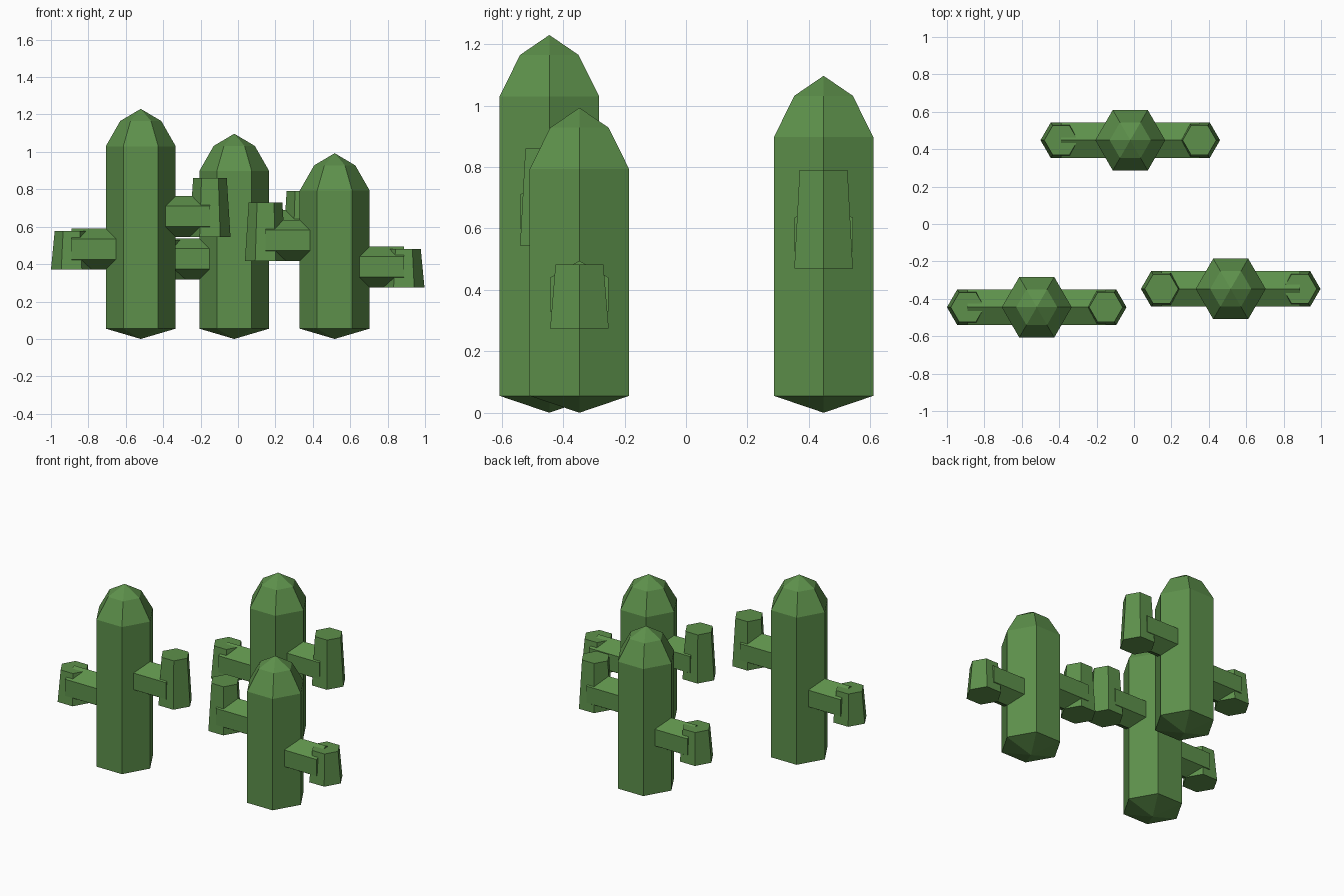
import bpy
import bmesh
import math
from mathutils import Matrix, Vector

cube = bpy.data.objects.get("Cube")
if cube:
    bpy.data.objects.remove(cube, do_unlink=True)

green = bpy.data.materials.new("cactus green")
green.use_nodes = True
colour = (0.11, 0.28, 0.07, 1)
green.diffuse_color = colour
green.node_tree.nodes["Principled BSDF"].inputs["Base Color"].default_value = colour

SIDES = 6
TRUNK_R = 0.187
ARM_R = 0.11
TIP_R = 0.09
REACH = 0.37


def hex_lathe(name, profile, matrix):
    """Six-sided solid from (radius, height) pairs; zero radius makes a point."""
    bm = bmesh.new()
    rings = []
    for r, h in profile:
        count = SIDES if r else 1
        rings.append([bm.verts.new((r * math.cos(math.tau * i / SIDES),
                                    r * math.sin(math.tau * i / SIDES), h))
                      for i in range(count)])
    for low, high in zip(rings, rings[1:]):
        for i in range(SIDES):
            j = (i + 1) % SIDES
            quad = [low[i % len(low)], low[j % len(low)],
                    high[j % len(high)], high[i % len(high)]]
            bm.faces.new(list(dict.fromkeys(quad)))
    for ring in (rings[0], rings[-1]):
        if len(ring) > 1:
            bm.faces.new(ring)
    bmesh.ops.recalc_face_normals(bm, faces=bm.faces)
    mesh = bpy.data.meshes.new(name)
    bm.to_mesh(mesh)
    bm.free()
    mesh.materials.append(green)
    obj = bpy.data.objects.new(name, mesh)
    obj.matrix_world = matrix
    bpy.context.collection.objects.link(obj)


def arm(name, x, y, side, z, top):
    # Branch growing sideways out of the trunk
    start = Vector((x + side * 0.1, y, z))
    turn = Matrix.Rotation(side * math.pi / 2, 4, "Y")
    hex_lathe(name + "_branch", [(ARM_R, 0), (ARM_R, REACH - 0.1)],
              Matrix.Translation(start) @ turn)
    # Tapered upright at the end of the branch
    base = z - ARM_R
    hex_lathe(name + "_upright", [(ARM_R, 0), (TIP_R, top - base)],
              Matrix.Translation((x + side * REACH, y, base)))


def cactus(name, x, y, height, low, high):
    # Trunk with a shallow pointed base and a domed crown
    hex_lathe(name + "_trunk",
              [(0, 0), (TRUNK_R, 0.055), (TRUNK_R, height - 0.2),
               (ARM_R, height - 0.065), (0, height)],
              Matrix.Translation((x, y, 0)))
    # Short low arm on the right, taller high arm on the left
    arms = {-1: low, 1: high}
    for side, (z, top) in arms.items():
        label = "left" if side > 0 else "right"
        arm(f"{name}_{label}_arm", x, y, side, z, top)


cactus("tall_cactus", -0.52, -0.445, 1.23, (0.48, 0.578), (0.655, 0.86))
cactus("middle_cactus", -0.02, 0.448, 1.097, (0.428, 0.53), (0.58, 0.79))

# The short cactus carries its arms the other way round
cactus("short_cactus", 0.517, -0.347, 0.993, (0.527, 0.73), (0.385, 0.482))
